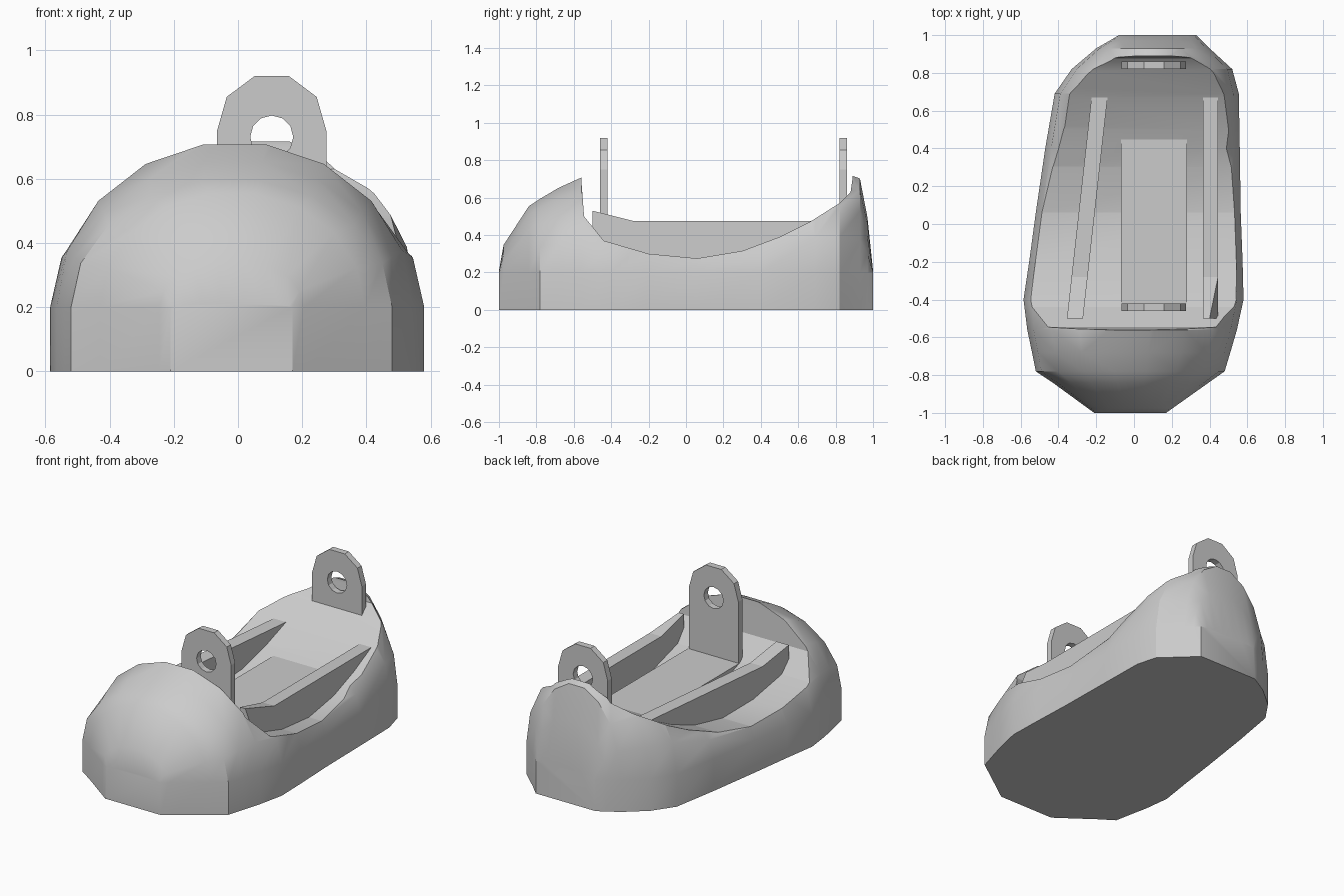
import bpy, bmesh, math

if "Cube" in bpy.data.objects:
    bpy.data.objects.remove(bpy.data.objects["Cube"], do_unlink=True)

# One plain grey for everything
grey = bpy.data.materials.new("plain grey")
grey.use_nodes = True
color = (0.6, 0.6, 0.6, 1)
grey.diffuse_color = color
grey.node_tree.nodes["Principled BSDF"].inputs["Base Color"].default_value = color


def loft(name, rings):
    """Closed solid through rings of equal point count."""
    bm = bmesh.new()
    loops = [[bm.verts.new(p) for p in ring] for ring in rings]
    count = len(loops[0])
    for a, b in zip(loops, loops[1:]):
        for i in range(count):
            j = (i + 1) % count
            bm.faces.new((a[i], a[j], b[j], b[i]))
    bm.faces.new(loops[0])
    bm.faces.new(loops[-1])
    bmesh.ops.recalc_face_normals(bm, faces=bm.faces)
    mesh = bpy.data.meshes.new(name)
    bm.to_mesh(mesh)
    bm.free()
    obj = bpy.data.objects.new(name, mesh)
    obj.data.materials.append(grey)
    bpy.context.collection.objects.link(obj)
    return obj


def activate(obj):
    bpy.ops.object.select_all(action="DESELECT")
    obj.select_set(True)
    bpy.context.view_layer.objects.active = obj


# Body sections: y, right edge, left edge, crown height
sections = [
    (-1.0, -0.21, 0.17, 0.21), (-0.975, -0.245, 0.205, 0.35),
    (-0.84, -0.43, 0.395, 0.56), (-0.78, -0.52, 0.48, 0.6),
    (-0.68, -0.54, 0.51, 0.66), (-0.56, -0.565, 0.545, 0.715),
    (-0.4, -0.585, 0.58, 0.65), (-0.2, -0.555, 0.575, 0.5),
    (0.06, -0.52, 0.565, 0.42), (0.4, -0.47, 0.56, 0.52),
    (0.69, -0.42, 0.555, 0.75), (0.82, -0.33, 0.52, 0.75),
    (0.93, -0.2, 0.4, 0.71), (0.97, -0.13, 0.36, 0.5),
    (1.0, -0.08, 0.33, 0.21),
]
SHOULDER = 0.2
ARC_STEPS = 9


def body_ring(y, x0, x1, top):
    mid, half = (x0 + x1) / 2, (x1 - x0) / 2
    ring = [(x0, y, 0), (x1, y, 0)]
    for i in range(ARC_STEPS + 1):
        t = math.pi * i / ARC_STEPS
        ring.append((mid + half * math.cos(t), y,
                     SHOULDER + (top - SHOULDER) * math.sin(t)))
    return ring


body = loft("body", [body_ring(*s) for s in sections])

# Hollow bed, scooped out along a side profile
bed = [(-0.545, 0.5), (-0.44, 0.37), (-0.2, 0.3), (0.06, 0.275), (0.3, 0.315),
       (0.5, 0.39), (0.67, 0.475), (0.82, 0.57), (0.88, 0.63)]
scoop = [(-0.56, 1.2), (-0.56, 0.7)] + bed + [(0.89, 0.7), (0.89, 1.2)]
cutter = loft("bed_cutter", [[(x, y, z) for y, z in scoop] for x in (-1, 1)])
cutter.hide_render = True
cut = body.modifiers.new("scoop", "BOOLEAN")
cut.operation = "DIFFERENCE"
cut.solver = "EXACT"
cut.object = cutter
activate(body)
bpy.ops.object.modifier_apply(modifier=cut.name)
bpy.data.objects.remove(cutter, do_unlink=True)
activate(body)
bpy.ops.object.shade_smooth_by_angle(angle=math.radians(32))

# Two side ribs resting on the bed
rib_top = [(-0.5, 0.53), (-0.28, 0.475), (0.67, 0.475)]
rib_low = [(y, z - 0.01) for y, z in reversed(bed[1:6])] + [(-0.5, 0.42)]


def rib(name, x_front, x_back, width, chamfer=0):
    rings = []
    for side in (0, 1):
        ring = []
        for i, (y, z) in enumerate(rib_top + rib_low):
            x = x_front + (x_back - x_front) * (y + 0.5) / 1.17 + side * width
            if i == 0:
                x -= side * chamfer
            ring.append((x, y, z))
        rings.append(ring)
    return loft(name, rings)


rib("right_rib", -0.355, -0.225, 0.085)
rib("left_rib", 0.365, 0.365, 0.08, chamfer=0.045)

# Flat plate between the ribs
plate = [(-0.42, 0.37), (0.45, 0.37), (0.3, 0.3), (0.06, 0.265), (-0.2, 0.29)]
loft("center_plate", [[(x, y, z) for y, z in plate] for x in (-0.07, 0.28)])


# Upright lugs with a round hole
def lug(name, y, bottom):
    half = [(0.17, bottom), (0.17, 0.75), (0.14, 0.855), (0.053, 0.92)]
    outline = half + [(-x, z) for x, z in reversed(half)]
    hole = [(0.067 * math.cos(a), 0.73 + 0.067 * math.sin(a))
            for a in (math.tau * i / 12 for i in range(12))]
    curve = bpy.data.curves.new(name, "CURVE")
    curve.dimensions = "2D"
    curve.fill_mode = "BOTH"
    curve.extrude = 0.02
    for pts in (outline, hole):
        spline = curve.splines.new("POLY")
        spline.points.add(len(pts) - 1)
        for p, (x, z) in zip(spline.points, pts):
            p.co = (x, z, 0, 1)
        spline.use_cyclic_u = True
    curve.materials.append(grey)
    obj = bpy.data.objects.new(name, curve)
    obj.location = (0.105, y, 0)
    obj.rotation_euler.x = math.pi / 2
    bpy.context.collection.objects.link(obj)
    activate(obj)
    bpy.ops.object.convert(target="MESH")
    bpy.ops.object.shade_flat()


lug("front_lug", -0.44, 0.34)
lug("back_lug", 0.84, 0.55)
